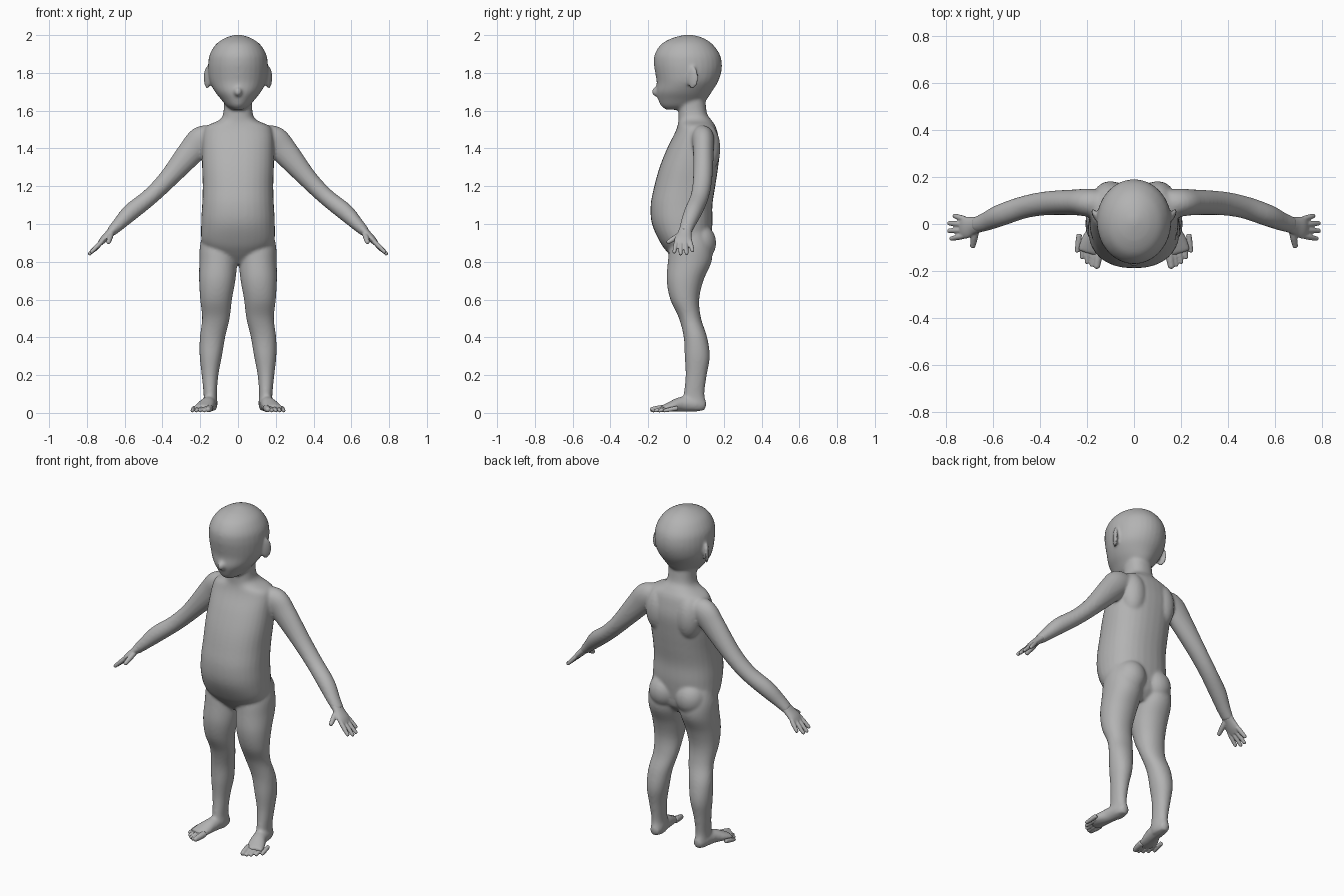
import bpy, bmesh
from math import sin, cos, tau, copysign
from mathutils import Vector, Matrix

default = bpy.data.objects.get("Cube")
if default:
    bpy.data.objects.remove(default, do_unlink=True)

grey = bpy.data.materials.new("plain grey")
grey.use_nodes = True
colour = (0.45, 0.45, 0.45, 1)
grey.diffuse_color = colour
grey.node_tree.nodes["Principled BSDF"].inputs["Base Color"].default_value = colour


def refine(rows, steps=5):
    """Catmull-Rom interpolation of rows of numbers."""
    rows = [Vector(r) for r in rows]
    out = []
    for i in range(len(rows) - 1):
        b, c = rows[i], rows[i + 1]
        a, d = rows[max(i - 1, 0)], rows[min(i + 2, len(rows) - 1)]
        for k in range(steps):
            t = k / steps
            out.append(b + (c - a) * (t / 2)
                       + (a * 2 - b * 5 + c * 4 - d) * (t * t / 2)
                       + (b * 3 - a - c * 3 + d) * (t ** 3 / 2))
    return out + [rows[-1]]


def skin(bm, rings):
    """Closed tube through rings of points."""
    loops = [[bm.verts.new(p) for p in ring] for ring in rings]
    n = len(loops[0])
    for a, b in zip(loops, loops[1:]):
        for i in range(n):
            j = (i + 1) % n
            bm.faces.new((a[i], a[j], b[j], b[i]))
    bm.faces.new(loops[0])
    bm.faces.new(loops[-1])


def oval(centre, u, v, power=2, sides=32):
    pts = []
    for i in range(sides):
        c, s = cos(tau * i / sides), sin(tau * i / sides)
        pts.append(centre + u * copysign(abs(c) ** (2 / power), c)
                   + v * copysign(abs(s) ** (2 / power), s))
    return pts


def stack(bm, rows, side=1, power=2):
    """Horizontal ovals: z, x low, x high, y front, y back."""
    rings = []
    for z, x0, x1, y0, y1 in refine(rows):
        rings.append(oval(Vector((side * (x0 + x1) / 2, (y0 + y1) / 2, z)),
                          Vector(((x1 - x0) / 2, 0, 0)),
                          Vector((0, (y1 - y0) / 2, 0)), power))
    skin(bm, rings)


def limb(bm, rows, side=1, across=(0, 1, 0), sides=24):
    """Tube along a path: x, y, z, radius across, radius through."""
    rows = refine(rows)
    path = [Vector((r[0], r[1], r[2])) for r in rows]
    rings = []
    for i, p in enumerate(path):
        d = (path[min(i + 1, len(path) - 1)] - path[max(i - 1, 0)]).normalized()
        u = Vector(across)
        u = (u - d * u.dot(d)).normalized()
        ring = oval(p, u * rows[i][3], d.cross(u) * rows[i][4], sides=sides)
        rings.append([Vector((side * q.x, q.y, q.z)) for q in ring])
    skin(bm, rings)


def ball(bm, centre, radii, side=1, turn=0):
    x, y, z = centre
    m = (Matrix.Translation((side * x, y, z)) @ Matrix.Rotation(side * turn, 4, 'Z')
         @ Matrix.Diagonal((*radii, 1)))
    bmesh.ops.create_uvsphere(bm, u_segments=24, v_segments=16, radius=1, matrix=m)


def digit(bm, base, tip, r, side, across):
    """Finger or toe with a rounded end."""
    mid = Vector(base).lerp(Vector(tip), 0.5)
    limb(bm, [(*base, r, r), (*mid, r, r), (*tip, r * 0.8, r * 0.8)], side, across, 12)
    ball(bm, tip, (r * 0.8,) * 3, side)


def finish(bm, name, voxel, smoothing):
    bmesh.ops.recalc_face_normals(bm, faces=bm.faces)
    mesh = bpy.data.meshes.new(name)
    bm.to_mesh(mesh)
    bm.free()
    mesh.materials.append(grey)
    mesh.shade_smooth()
    ob = bpy.data.objects.new(name, mesh)
    bpy.context.collection.objects.link(ob)
    fuse = ob.modifiers.new("fuse", 'REMESH')
    fuse.mode = 'VOXEL'
    fuse.voxel_size = voxel
    fuse.use_smooth_shade = True
    soft = ob.modifiers.new("soften", 'SMOOTH')
    soft.factor = 0.5
    soft.iterations = smoothing


# Body: trunk and neck
body = bmesh.new()
trunk = [(0.79, 0.07, -0.04, 0.08), (0.84, 0.14, -0.09, 0.12), (0.9, 0.19, -0.135, 0.13),
         (1.0, 0.195, -0.18, 0.14), (1.1, 0.19, -0.187, 0.14), (1.2, 0.187, -0.168, 0.155),
         (1.3, 0.19, -0.14, 0.17), (1.4, 0.19, -0.1, 0.18), (1.48, 0.185, -0.06, 0.168),
         (1.52, 0.165, -0.045, 0.155), (1.55, 0.1, -0.04, 0.135), (1.59, 0.077, -0.04, 0.11),
         (1.7, 0.075, -0.04, 0.1)]
stack(body, [(z, -w, w, f, b) for z, w, f, b in trunk], power=2.3)

# Head, with nose
head = [(1.605, 0.03, -0.105, 0.02), (1.625, 0.06, -0.132, 0.07), (1.66, 0.09, -0.148, 0.11),
        (1.7, 0.122, -0.158, 0.137), (1.75, 0.148, -0.155, 0.168), (1.8, 0.157, -0.163, 0.186),
        (1.85, 0.158, -0.17, 0.19), (1.9, 0.149, -0.165, 0.178), (1.95, 0.118, -0.133, 0.142),
        (1.98, 0.077, -0.083, 0.1), (1.995, 0.04, -0.035, 0.06), (2.002, 0.012, 0, 0.025)]
stack(body, [(z, -w, w, f, b) for z, w, f, b in head])
ball(body, (0, -0.155, 1.7), (0.022, 0.027, 0.025))

leg = [(0.96, 0.04, 0.185, -0.05, 0.1), (0.88, 0.005, 0.202, -0.085, 0.135),
       (0.8, 0.004, 0.205, -0.096, 0.135), (0.7, 0.014, 0.206, -0.102, 0.092),
       (0.6, 0.032, 0.2, -0.083, 0.07), (0.5, 0.044, 0.19, -0.037, 0.08),
       (0.4, 0.068, 0.202, -0.012, 0.112), (0.3, 0.085, 0.203, -0.007, 0.126),
       (0.2, 0.104, 0.192, -0.002, 0.11), (0.1, 0.112, 0.182, -0.012, 0.097),
       (0.05, 0.108, 0.182, -0.02, 0.108), (0.015, 0.115, 0.175, 0, 0.1)]
foot = [(0.143, 0.1, 0.035, 0.025, 0.024), (0.147, 0.06, 0.045, 0.037, 0.038),
        (0.158, -0.02, 0.046, 0.04, 0.04), (0.178, -0.08, 0.033, 0.05, 0.028),
        (0.192, -0.125, 0.023, 0.05, 0.016)]
arm = [(0.13, 0.08, 1.465, 0.06, 0.055), (0.19, 0.09, 1.445, 0.06, 0.075),
       (0.25, 0.092, 1.38, 0.055, 0.07), (0.37, 0.088, 1.24, 0.051, 0.051),
       (0.465, 0.072, 1.145, 0.048, 0.045), (0.565, 0.038, 1.065, 0.047, 0.046),
       (0.63, 0.01, 1.0, 0.04, 0.035), (0.675, -0.005, 0.955, 0.034, 0.026)]
for s in (1, -1):
    stack(body, leg, s, 2.1)
    limb(body, foot, s, (1, 0, 0))
    limb(body, arm, s)
    # Seat, shoulder blade, ear
    ball(body, (0.088, 0.07, 0.9), (0.09, 0.09, 0.1), s)
    ball(body, (0.1, 0.11, 1.4), (0.075, 0.072, 0.13), s)
    ball(body, (0.163, 0.035, 1.775), (0.012, 0.034, 0.06), s, -0.5)
finish(body, "body", 0.008, 8)

# Hands and toes
for s, label in ((1, "left"), (-1, "right")):
    hand = bmesh.new()
    limb(hand, [(0.65, 0, 0.98, 0.033, 0.027), (0.685, -0.008, 0.945, 0.038, 0.021),
                (0.715, -0.015, 0.915, 0.047, 0.018), (0.735, -0.016, 0.892, 0.042, 0.012)], s)
    for y, tip in ((0.021, (0.762, 0.034, 0.86)), (-0.003, (0.784, 0.003, 0.845)),
                   (-0.027, (0.785, -0.029, 0.843)), (-0.05, (0.775, -0.062, 0.853))):
        digit(hand, (0.72, y, 0.908), tip, 0.0125, s, (0, 1, 0))
    digit(hand, (0.672, -0.025, 0.947), (0.685, -0.092, 0.905), 0.015, s, (0, 0, 1))
    finish(hand, label + "_hand", 0.004, 3)

    toes = bmesh.new()
    for i in range(5):
        x, y = 0.158 + 0.021 * i, -0.177 + 0.004 * i * i
        r = 0.012 if i else 0.018
        digit(toes, (x - 0.01, y + 0.07, 0.026), (x, y, r), r, s, (1, 0, 0))
    finish(toes, label + "_toes", 0.004, 2)
